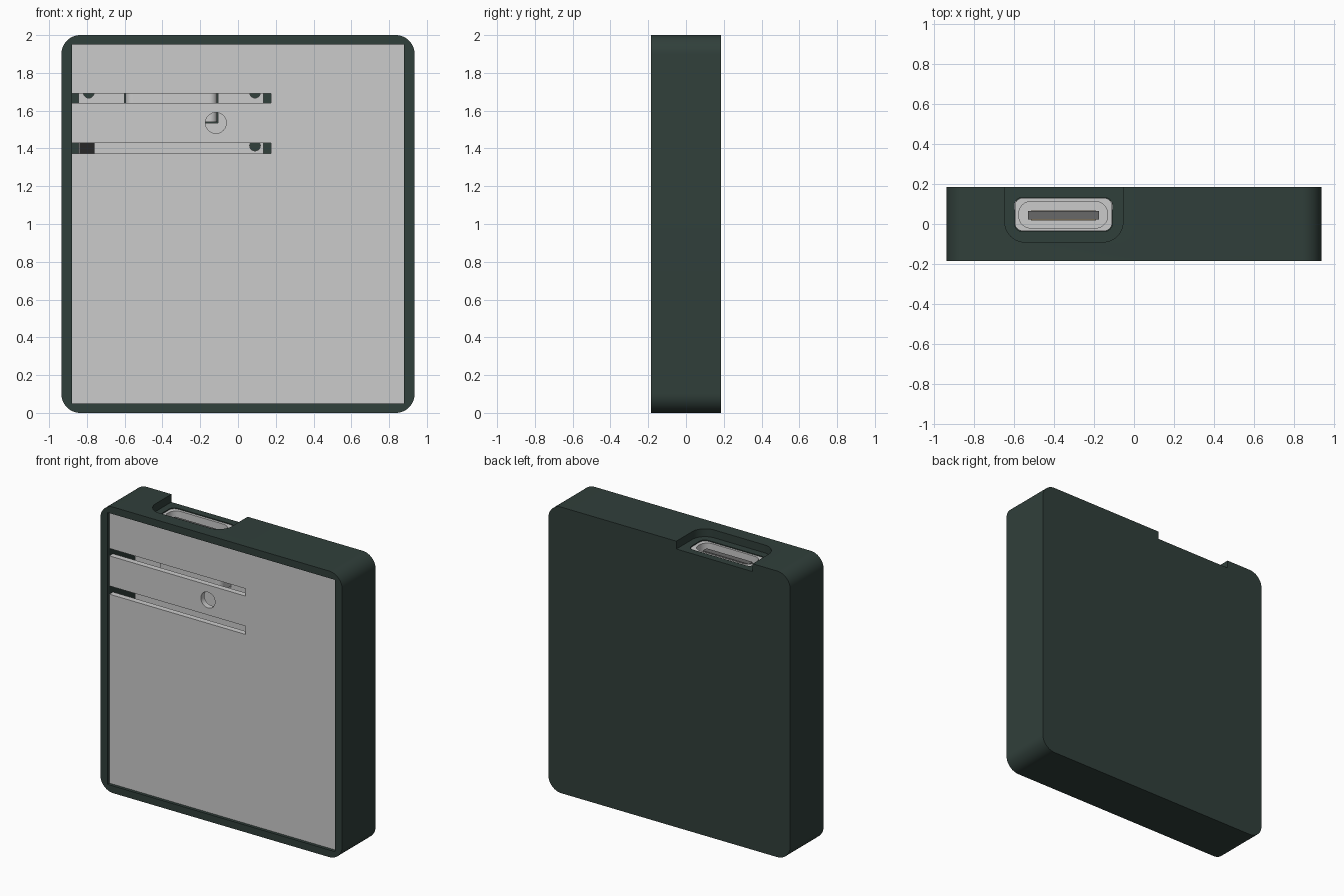
import bpy, bmesh, math

if "Cube" in bpy.data.objects:
    bpy.data.objects.remove(bpy.data.objects["Cube"])


def material(name, rgb):
    m = bpy.data.materials.new(name)
    m.diffuse_color = (*rgb, 1)
    m.use_nodes = True
    m.node_tree.nodes["Principled BSDF"].inputs["Base Color"].default_value = m.diffuse_color
    return m


DARK = material("dark_green", (0.03, 0.05, 0.043))
SOOT = material("soot", (0.14, 0.14, 0.14))
BLACK = material("black", (0.02, 0.02, 0.02))
TAN = material("tan", (0.65, 0.5, 0.3))


def prism(name, axis, u, v, t, r=0.0, mat=None, seg=12):
    """Rounded rectangle u x v swept over the range t along Y (u=x, v=z) or Z (u=x, v=y)."""
    pts = []
    if r == 0:
        pts = [(u[1], v[1]), (u[0], v[1]), (u[0], v[0]), (u[1], v[0])]
    else:
        corners = [(u[1] - r, v[1] - r), (u[0] + r, v[1] - r),
                   (u[0] + r, v[0] + r), (u[1] - r, v[0] + r)]
        for k, (cu, cv) in enumerate(corners):
            for i in range(seg + 1):
                a = math.pi / 2 * (k + i / seg)
                pts.append((cu + r * math.cos(a), cv + r * math.sin(a)))
    bm = bmesh.new()
    place = (lambda a, b, c: (a, c, b)) if axis == 'Y' else (lambda a, b, c: (a, b, c))
    rings = [[bm.verts.new(place(a, b, c)) for a, b in pts] for c in t]
    bm.faces.new(rings[0])
    bm.faces.new(rings[1])
    n = len(pts)
    for i in range(n):
        j = (i + 1) % n
        bm.faces.new((rings[0][i], rings[0][j], rings[1][j], rings[1][i]))
    bmesh.ops.remove_doubles(bm, verts=bm.verts, dist=1e-5)
    bmesh.ops.recalc_face_normals(bm, faces=bm.faces)
    mesh = bpy.data.meshes.new(name)
    bm.to_mesh(mesh)
    bm.free()
    ob = bpy.data.objects.new(name, mesh)
    bpy.context.collection.objects.link(ob)
    if mat:
        mesh.materials.append(mat)
    return ob


def disc_cutter(x, z, r, y):
    return prism("hole_cutter", 'Y', (x - r, x + r), (z - r, z + r), y, r * 0.9999)


def combine(ob, other, op='DIFFERENCE'):
    mod = ob.modifiers.new("combine", 'BOOLEAN')
    mod.operation, mod.solver, mod.object = op, 'EXACT', other
    other.hide_render = True
    bpy.context.view_layer.objects.active = ob
    bpy.ops.object.modifier_apply(modifier=mod.name)
    bpy.data.objects.remove(other)


def smooth(ob):
    bpy.ops.object.select_all(action='DESELECT')
    ob.select_set(True)
    bpy.context.view_layer.objects.active = ob
    bpy.ops.object.shade_smooth_by_angle(angle=math.radians(30))


# Hollow case, open at the front
case = prism("case", 'Y', (-0.935, 0.935), (0, 2), (-0.185, 0.185), 0.1, DARK)
combine(case, prism("cavity", 'Y', (-0.88, 0.88), (0.05, 1.95), (-0.3, 0.13)))

# Thickened collar under the top, port notch open to the back, port opening
combine(case, prism("collar", 'Z', (-0.70, 0.0), (-0.12, 0.15), (1.88, 1.97), 0, DARK), 'UNION')
combine(case, prism("notch", 'Z', (-0.645, -0.055), (-0.09, 0.5), (1.945, 2.2), 0.1))
combine(case, prism("port_cut", 'Z', (-0.597, -0.108), (-0.037, 0.132), (1.8, 2.1), 0.04))
smooth(case)

# Front panel with a springy push tab between two slots
panel = prism("front_panel", 'Y', (-0.879, 0.879), (0.051, 1.949), (-0.165, -0.125))
for z in ((1.64, 1.692), (1.372, 1.43)):
    combine(panel, prism("slot", 'Y', (-1, 0.175), z, (-0.3, 0)))
combine(panel, disc_cutter(-0.117, 1.535, 0.055, (-0.3, 0)))
smooth(panel)

# Circuit board with mounting holes, cut out around the connector
board = prism("circuit_board", 'Y', (-0.845, 0.135), (0.75, 1.86), (0.07, 0.115))
combine(board, prism("board_gap", 'Y', (-0.6, -0.105), (1.535, 2), (-0.2, 0.3)))
for x, z in ((-0.79, 1.695), (0.09, 1.695), (0.09, 1.415), (-0.79, 1.0), (0.09, 1.0)):
    combine(board, disc_cutter(x, z, 0.028, (0, 0.2)))
smooth(board)
prism("board_button", 'Y', (-0.84, -0.76), (1.33, 1.45), (0.03, 0.075), 0, BLACK)

# Connector shell, blind socket and contact tongue
shell = prism("connector_shell", 'Z', (-0.595, -0.11), (-0.035, 0.13), (1.54, 1.94), 0.04)
combine(shell, prism("socket", 'Z', (-0.575, -0.132), (-0.02, 0.112), (1.64, 2.1), 0.06))
smooth(shell)
prism("connector_tongue", 'Z', (-0.53, -0.175), (0.022, 0.064), (1.63, 1.92), 0, SOOT)
for name, y in (("front_contacts", (0.018, 0.023)), ("back_contacts", (0.063, 0.068))):
    prism(name, 'Z', (-0.515, -0.19), y, (1.65, 1.90), 0, TAN)
